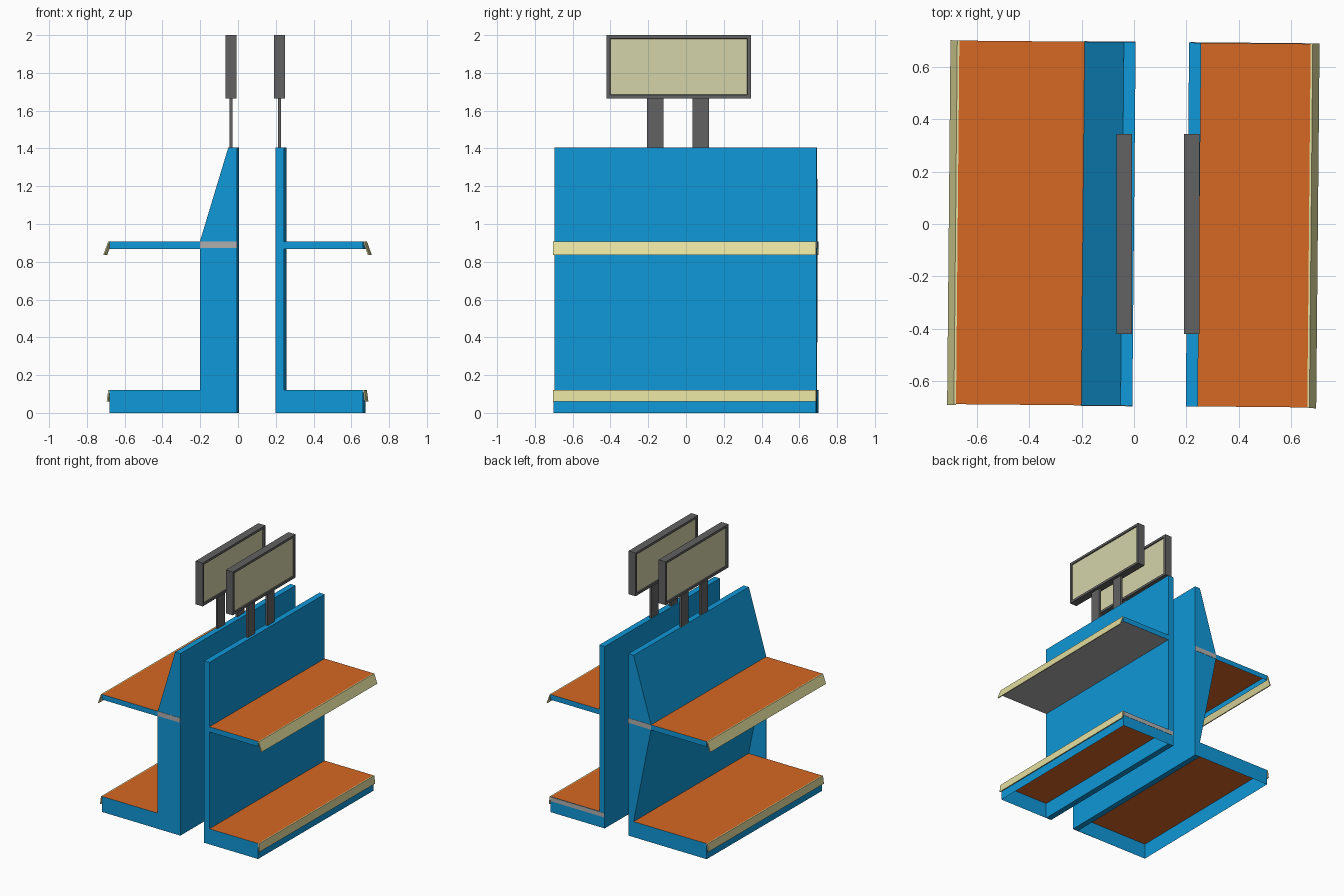
import bpy, bmesh, math
from mathutils import Matrix

if "Cube" in bpy.data.objects:
    bpy.data.objects.remove(bpy.data.objects["Cube"])


def mat(name, r, g, b):
    m = bpy.data.materials.new(name)
    lin = [((c / 255 + 0.055) / 1.055) ** 2.4 for c in (r, g, b)]
    m.diffuse_color = (*lin, 1)
    m.use_nodes = True
    m.node_tree.nodes["Principled BSDF"].inputs["Base Color"].default_value = m.diffuse_color
    return m


BLUE = mat("blue_paint", 16, 152, 216)
ORANGE = mat("orange_shelf", 214, 103, 36)
CREAM = mat("cream_strip", 228, 223, 160)
GREY = mat("light_grey", 175, 175, 175)
DARK = mat("dark_grey_frame", 98, 98, 98)
SCREEN = mat("pale_screen", 212, 212, 170)

TURN = Matrix.Rotation(math.radians(-0.53), 4, 'Z')   # units stand slightly askew
HALF = 0.694


def finish(name, bm, mats, turn=True):
    bmesh.ops.recalc_face_normals(bm, faces=bm.faces)
    me = bpy.data.meshes.new(name)
    if turn:
        bm.transform(TURN)
    bm.to_mesh(me)
    bm.free()
    for m in mats:
        me.materials.append(m)
    ob = bpy.data.objects.new(name, me)
    bpy.context.collection.objects.link(ob)
    return ob


def prism(name, pts, material, y0=-HALF, y1=HALF):
    """Side profile in x,z pushed along y."""
    bm = bmesh.new()
    a = [bm.verts.new((x, y0, z)) for x, z in pts]
    b = [bm.verts.new((x, y1, z)) for x, z in pts]
    n = len(pts)
    bm.faces.new(a)
    bm.faces.new(b[::-1])
    for i in range(n):
        j = (i + 1) % n
        bm.faces.new((a[i], b[i], b[j], a[j]))
    return finish(name, bm, [material])


def box_bm(x0, x1, y0, y1, z0, z1):
    bm = bmesh.new()
    bmesh.ops.create_cube(bm, size=1)
    bm.transform(Matrix.Translation(((x0 + x1) / 2, (y0 + y1) / 2, (z0 + z1) / 2))
                 @ Matrix.Diagonal((x1 - x0, y1 - y0, z1 - z0, 1)))
    bm.normal_update()
    return bm


def tray(name, x0, x1, z0, z1, closed=False):
    """Blue sides, orange top, open or grey underside."""
    bm = box_bm(x0, x1, -HALF, HALF, z0, z1)
    under = None
    for f in bm.faces:
        if f.normal.z > 0.5:
            f.material_index = 1
        elif f.normal.z < -0.5:
            f.material_index = 2
            under = f
    if closed:
        return finish(name, bm, [BLUE, ORANGE, GREY])
    bmesh.ops.recalc_face_normals(bm, faces=bm.faces)
    bmesh.ops.delete(bm, geom=[under], context='FACES_ONLY')
    return finish(name, bm, [BLUE, ORANGE, GREY])


def strip(name, x, z, dx, dz):
    """Tilted price rail on a shelf edge."""
    t = math.copysign(0.008, dx)
    prism(name, [(x, z), (x + t, z), (x + dx, z - dz), (x + dx - t, z - dz)],
          CREAM, -HALF - 0.003, HALF + 0.001)


# left unit: tapered column with flat end panel
prism("left_column", [(0, 0), (0, 1.405), (-0.045, 1.405), (-0.195, 0.908),
                      (-0.195, 0.87), (-0.045, 0.12), (-0.045, 0)], BLUE)
prism("left_end_panel", [(0, 0), (0, 0.872), (-0.195, 0.872), (-0.195, 0)],
      BLUE, -HALF - 0.001, -HALF + 0.002)
tray("left_shelf", -0.673, -0.195, 0.868, 0.908)
tray("left_base", -0.673, -0.045, 0.0, 0.12)
strip("left_shelf_rail", -0.673, 0.908, -0.034, 0.072)
strip("left_base_rail", -0.673, 0.12, -0.016, 0.06)
for tag, y in (("front", -HALF), ("back", HALF)):
    prism("left_band_" + tag, [(0, 0.872), (0, 0.908), (-0.195, 0.908), (-0.195, 0.872)],
          GREY, y - 0.002, y + 0.002)

# right unit: plain wall
prism("right_wall", [(0.204, 0), (0.25, 0), (0.25, 1.405), (0.204, 1.405)], BLUE)
tray("right_shelf", 0.25, 0.668, 0.868, 0.908, closed=True)
tray("right_base", 0.25, 0.668, 0.0, 0.12)
strip("right_shelf_rail", 0.668, 0.908, 0.034, 0.072)
strip("right_base_rail", 0.668, 0.12, 0.016, 0.06)
prism("right_base_band", [(0.21, 0.085), (0.668, 0.085), (0.668, 0.117), (0.21, 0.117)],
      GREY, HALF - 0.002, HALF + 0.002)


# signs on posts, with a recessed screen on both broad sides
def sign(tag, cx):
    bm = box_bm(cx - 0.03, cx + 0.03, -0.42, 0.343, 1.665, 2.0)
    sides = [f for f in bm.faces if abs(f.normal.x) > 0.5]
    bmesh.ops.inset_individual(bm, faces=sides, thickness=0.025)
    bmesh.ops.inset_individual(bm, faces=sides, thickness=0.003, depth=-0.008)
    for f in sides:
        f.material_index = 1
    finish(tag + "_sign", bm, [DARK, SCREEN], False)
    for i, y in enumerate((-0.163, 0.078)):
        finish(f"{tag}_sign_post_{i + 1}",
               box_bm(cx - 0.008, cx + 0.008, y - 0.043, y + 0.043, 1.40, 1.67),
               [DARK], False)


sign("left", -0.037)
sign("right", 0.22)
